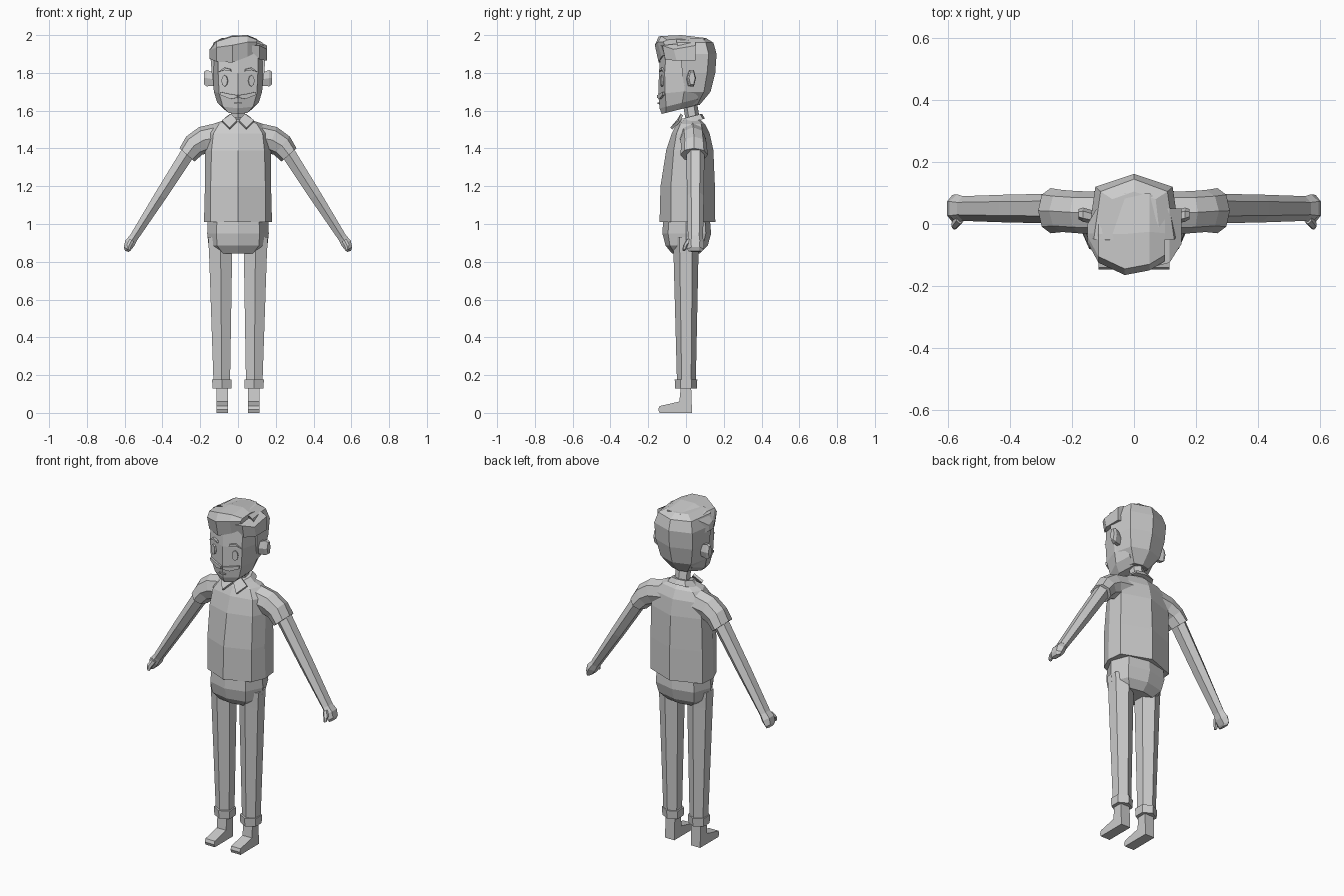
import bpy, bmesh
from math import cos, sin, pi
from mathutils import Vector


def make(name, bm, mirror=False):
    bmesh.ops.recalc_face_normals(bm, faces=bm.faces)
    me = bpy.data.meshes.new(name)
    bm.to_mesh(me)
    bm.free()
    ob = bpy.data.objects.new(name, me)
    bpy.context.collection.objects.link(ob)
    if mirror:
        ob.modifiers.new("Mirror", 'MIRROR').use_mirror_merge = False
    return ob


def loft(name, rings, mirror=False):
    """Skin a list of equal-length point rings and cap both ends."""
    bm = bmesh.new()
    vs = [[bm.verts.new(p) for p in r] for r in rings]
    n = len(vs[0])
    for a, b in zip(vs, vs[1:]):
        for i in range(n):
            j = (i + 1) % n
            bm.faces.new((a[i], a[j], b[j], b[i]))
    bm.faces.new(vs[0])
    bm.faces.new(vs[-1])
    return make(name, bm, mirror)


def oval(x, y, z, rx, ry, n=6, tilt=0.0):
    """Polygon ring with exact half extents, a vertex at the front, tilted about y."""
    c = [(cos(pi / 2 + 2 * pi * i / n), sin(pi / 2 + 2 * pi * i / n)) for i in range(n)]
    m = max(p[0] for p in c)
    return [Vector((x + rx * a / m * cos(tilt), y + ry * b, z + rx * a / m * sin(tilt)))
            for a, b in c]


def sym(z, half, slope=0.0):
    """Symmetric ring from half an outline, front to back."""
    pts = half + [(-x, y) for x, y in reversed(half[1:-1])]
    return [Vector((x, y, z + slope * (y + .13))) for x, y in pts]


def plate(name, pts, depth=.014, mirror=True):
    bm = bmesh.new()
    bm.faces.new([bm.verts.new(p) for p in pts])
    ob = make(name, bm)
    s = ob.modifiers.new("Solidify", 'SOLIDIFY')
    s.thickness, s.offset = depth, 0
    if mirror:
        ob.modifiers.new("Mirror", 'MIRROR').use_mirror_merge = False
    return ob


# Shirt body
loft("shirt", [
    sym(1.01, [(0, -.14), (.145, -.08), (.18, 0), (.17, .09), (0, .155)]),
    sym(1.20, [(0, -.135), (.145, -.08), (.175, 0), (.17, .09), (0, .153)]),
    sym(1.39, [(0, -.105), (.14, -.065), (.175, .01), (.165, .09), (0, .145)]),
    sym(1.48, [(0, -.075), (.13, -.05), (.17, .02), (.15, .09), (0, .125)]),
    sym(1.53, [(0, -.05), (.1, -.03), (.13, .03), (.1, .08), (0, .1)]),
    sym(1.555, [(0, -.02), (.05, -.01), (.06, .03), (.05, .06), (0, .075)])])

# Sleeves, arms and hands
loft("sleeve", [
    oval(.09, .035, 1.46, .08, .07, 8, pi / 2),
    oval(.18, .038, 1.445, .073, .068, 8, 1.2),
    oval(.232, .042, 1.415, .064, .068, 8, .85),
    oval(.27, .043, 1.366, .053, .073, 8, .72)], True)
loft("arm", [
    oval(.25, .05, 1.40, .038, .048, 6, .6),
    oval(.41, .05, 1.15, .032, .045, 6, .57),
    oval(.552, .05, .928, .023, .04, 6, .57)], True)
loft("hand", [
    oval(.548, .05, .935, .021, .038, 6, .57),
    oval(.572, .05, .90, .028, .046, 6, .5),
    oval(.587, .05, .868, .02, .044, 6, .5),
    oval(.588, .05, .855, .01, .035, 6, .3)], True)
loft("thumb", [
    oval(.562, .02, .915, .014, .02, 6, .5),
    oval(.578, -.002, .885, .013, .014, 6, .5),
    oval(.58, -.01, .862, .008, .009, 6, .5)], True)

# Collar and neck
loft("collar", [
    sym(1.50, [(0, -.055), (.06, -.04), (.092, .03), (.06, .09), (0, .1)], .25),
    sym(1.53, [(0, -.035), (.04, -.025), (.06, .03), (.045, .075), (0, .085)], .25)])
plate("collar_flap", [(.004, -.045, 1.545), (.045, -.078, 1.505),
                      (.085, -.035, 1.545), (.035, -.022, 1.58)])
loft("neck", [oval(0, .04, 1.53, .038, .038), oval(0, .015, 1.67, .036, .038)])

# Trousers
loft("hips", [
    sym(1.04, [(0, -.12), (.11, -.09), (.16, 0), (.12, .1), (0, .125)]),
    sym(.95, [(0, -.125), (.115, -.095), (.163, 0), (.125, .105), (0, .133)]),
    sym(.885, [(0, -.108), (.11, -.085), (.156, 0), (.115, .09), (0, .115)]),
    sym(.845, [(0, -.075), (.08, -.06), (.12, 0), (.08, .06), (0, .075)])])
loft("trouser_leg", [
    oval(.095, 0, .93, .063, .068),
    oval(.092, 0, .84, .061, .066),
    oval(.086, .002, .17, .044, .05)], True)
loft("trouser_cuff", [
    oval(.085, 0, .13, .05, .057),
    oval(.085, 0, .178, .052, .06)], True)

# Feet
side = [(.032, 0), (-.14, 0), (-.147, .018), (-.14, .036), (-.035, .06),
        (-.027, .145), (.027, .145)]
loft("shoe", [[(x, y, z) for y, z in side] for x in (.054, .115)], True)

# Head
loft("head", [
    sym(1.582, [(0, -.128), (.05, -.105), (.07, -.04), (.04, .05), (0, .06)], .25),
    sym(1.615, [(0, -.14), (.08, -.105), (.11, -.02), (.08, .06), (0, .07)], .25),
    sym(1.69, [(0, -.147), (.1, -.11), (.128, -.01), (.1, .08), (0, .1)], .1),
    sym(1.80, [(0, -.143), (.105, -.113), (.134, 0), (.1, .1), (0, .12)]),
    sym(1.91, [(0, -.135), (.105, -.105), (.135, 0), (.1, .1), (0, .12)]),
    sym(1.96, [(0, -.11), (.08, -.09), (.11, 0), (.09, .08), (0, .1)])])
loft("ear", [
    oval(.12, .02, 1.765, .034, .02, 6, pi / 2),
    oval(.165, .03, 1.772, .043, .023, 6, pi / 2),
    oval(.18, .032, 1.772, .034, .016, 6, pi / 2)], True)

# Hair: back shell, swept fringe and side tuft
loft("hair_back", [
    sym(1.63, [(0, .01), (.06, .01), (.05, .06), (0, .072)]),
    sym(1.70, [(0, 0), (.125, -.005), (.1, .095), (0, .13)]),
    sym(1.80, [(0, 0), (.139, -.02), (.12, .112), (0, .155)]),
    sym(1.90, [(0, 0), (.147, -.03), (.125, .12), (0, .162)]),
    sym(1.96, [(0, -.02), (.13, -.05), (.108, .105), (0, .145)]),
    sym(1.985, [(0, -.06), (.085, -.05), (.07, .08), (0, .105)])])
loft("hair_fringe", [
    [(x, b, lo), (x, f + .02, lo), (x, f, (lo + hi) / 2 + .02), (x, f + .02, hi - .005),
     (x, (f + b) / 2, hi), (x, b, hi - .015)]
    for x, f, b, lo, hi in ((-.15, -.06, .0, 1.875, 1.925), (-.115, -.125, .06, 1.86, 1.97),
                            (-.03, -.165, .1, 1.855, 1.998), (.05, -.15, .1, 1.885, 2.0),
                            (.1, -.12, .06, 1.91, 1.98))])
loft("hair_side_tuft", [
    [(x, .05, lo), (x, f, lo), (x, f - .015, hi - .02), (x, .05, hi)]
    for x, f, lo, hi in ((.075, -.12, 1.91, 1.965), (.115, -.11, 1.87, 1.965),
                         (.153, -.05, 1.865, 1.945))])


# Face details laid on the sloping cheek planes
def on_face(x, z, lift=.0):
    return (x, -.148 + .32 * x - lift, z)


plate("eye", [on_face(.07 + .016 * cos(i * pi / 4), 1.758 + .03 * sin(i * pi / 4))
              for i in range(8)])
plate("eyebrow", [on_face(x, z) for x, z in
                  ((.035, 1.808), (.04, 1.82), (.072, 1.828), (.104, 1.804), (.072, 1.815))])
plate("moustache", [on_face(x, z) for x, z in
                    ((.004, 1.682), (.05, 1.69), (.095, 1.70), (.09, 1.682), (.04, 1.662),
                     (.004, 1.668))])
plate("mouth", [on_face(x, z) for x, z in
                ((-.022, 1.643), (.022, 1.643), (.018, 1.636), (-.018, 1.636))]
      and [(-.022, -.146, 1.643), (.022, -.146, 1.643), (.018, -.146, 1.636),
           (-.018, -.146, 1.636)], .01, False)
